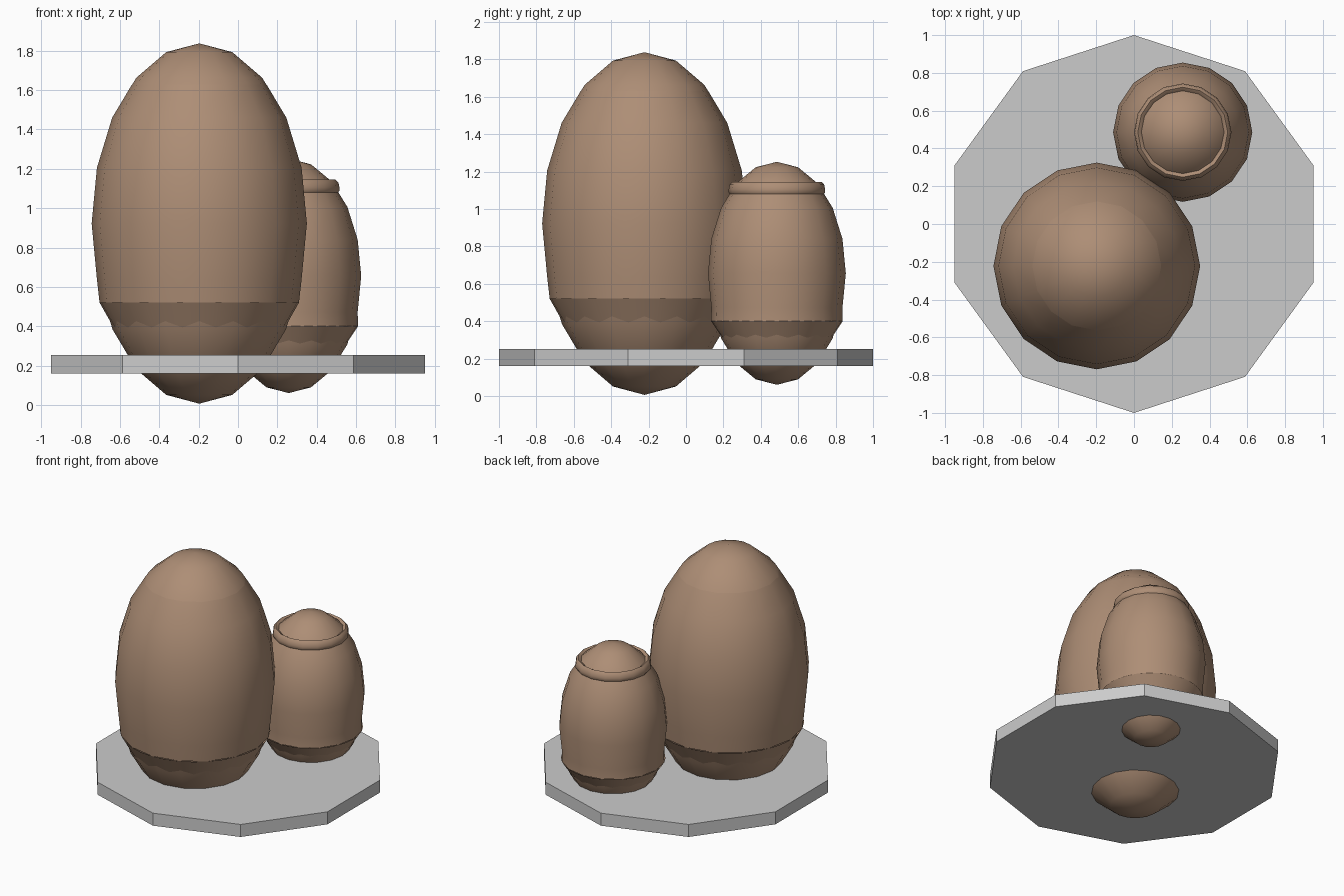
import bpy, bmesh, math

if "Cube" in bpy.data.objects:
    bpy.data.objects.remove(bpy.data.objects["Cube"])

brown = bpy.data.materials.new("brown")
brown.diffuse_color = (0.42, 0.27, 0.18, 1)
brown.use_nodes = True
brown.node_tree.nodes["Principled BSDF"].inputs["Base Color"].default_value = brown.diffuse_color


def lathe(name, profile, segs, loc, closed=False, phase=0.0):
    """Revolve (radius, z) points around the vertical axis at loc."""
    bm = bmesh.new()
    rings = []
    for r, z in profile:
        if r < 1e-5:
            rings.append([bm.verts.new((0, 0, z))] * segs)
        else:
            rings.append([bm.verts.new((r * math.cos(phase + math.tau * i / segs),
                                        r * math.sin(phase + math.tau * i / segs), z))
                          for i in range(segs)])
    pairs = list(zip(rings, rings[1:]))
    if closed:
        pairs.append((rings[-1], rings[0]))
    for a, b in pairs:
        for i in range(segs):
            j = (i + 1) % segs
            bm.faces.new(list(dict.fromkeys((a[i], a[j], b[j], b[i]))))
    bmesh.ops.recalc_face_normals(bm, faces=bm.faces)
    me = bpy.data.meshes.new(name)
    bm.to_mesh(me)
    bm.free()
    ob = bpy.data.objects.new(name, me)
    ob.location = (loc[0], loc[1], 0)
    bpy.context.collection.objects.link(ob)
    me.materials.append(brown)
    bpy.context.view_layer.objects.active = ob
    bpy.ops.object.select_all(action='DESELECT')
    ob.select_set(True)
    bpy.ops.object.shade_smooth_by_angle(angle=math.radians(35))
    return ob


def egg(name, loc, r, zc, h, rim, z_top, under):
    # stretched low-poly ball
    ball = [(r * math.sin(math.pi * k / 10), zc - h * math.cos(math.pi * k / 10))
            for k in range(11)]
    lathe(name, ball, 16, loc)
    # thin outer shell from the rim up to the top line
    k = 1.004
    shell = [rim] + [(p * k, z) for p, z in ball if rim[1] + 0.02 < z < z_top - 0.01]
    for (r0, z0), (r1, z1) in zip(ball, ball[1:]):
        if z0 <= z_top < z1:
            shell.append(((r0 + (r1 - r0) * (z_top - z0) / (z1 - z0)) * k, z_top))
    lathe(name + "_shell", shell, 16, loc)
    # sloping underside that runs into the ball
    lathe(name + "_skirt", [under, rim], 32, loc)


egg("large_pod", (-0.197, -0.222), 0.545, 0.922, 0.916, (0.507, 0.52), 1.63, (0.425, 0.375))
egg("small_pod", (0.258, 0.486), 0.367, 0.656, 0.596, (0.352, 0.40), 1.09, (0.272, 0.28))

# raised collar around the small pod's top
lathe("collar", [(0.235, 1.08), (0.252, 1.08), (0.258, 1.09), (0.258, 1.105), (0.253, 1.13),
                 (0.238, 1.145), (0.215, 1.13), (0.20, 1.10)], 16, (0.258, 0.486), closed=True)

# ten-sided base plate
bpy.ops.mesh.primitive_cylinder_add(vertices=10, radius=1, depth=0.093, location=(0, 0, 0.206))
bpy.context.object.name = "base_plate"
